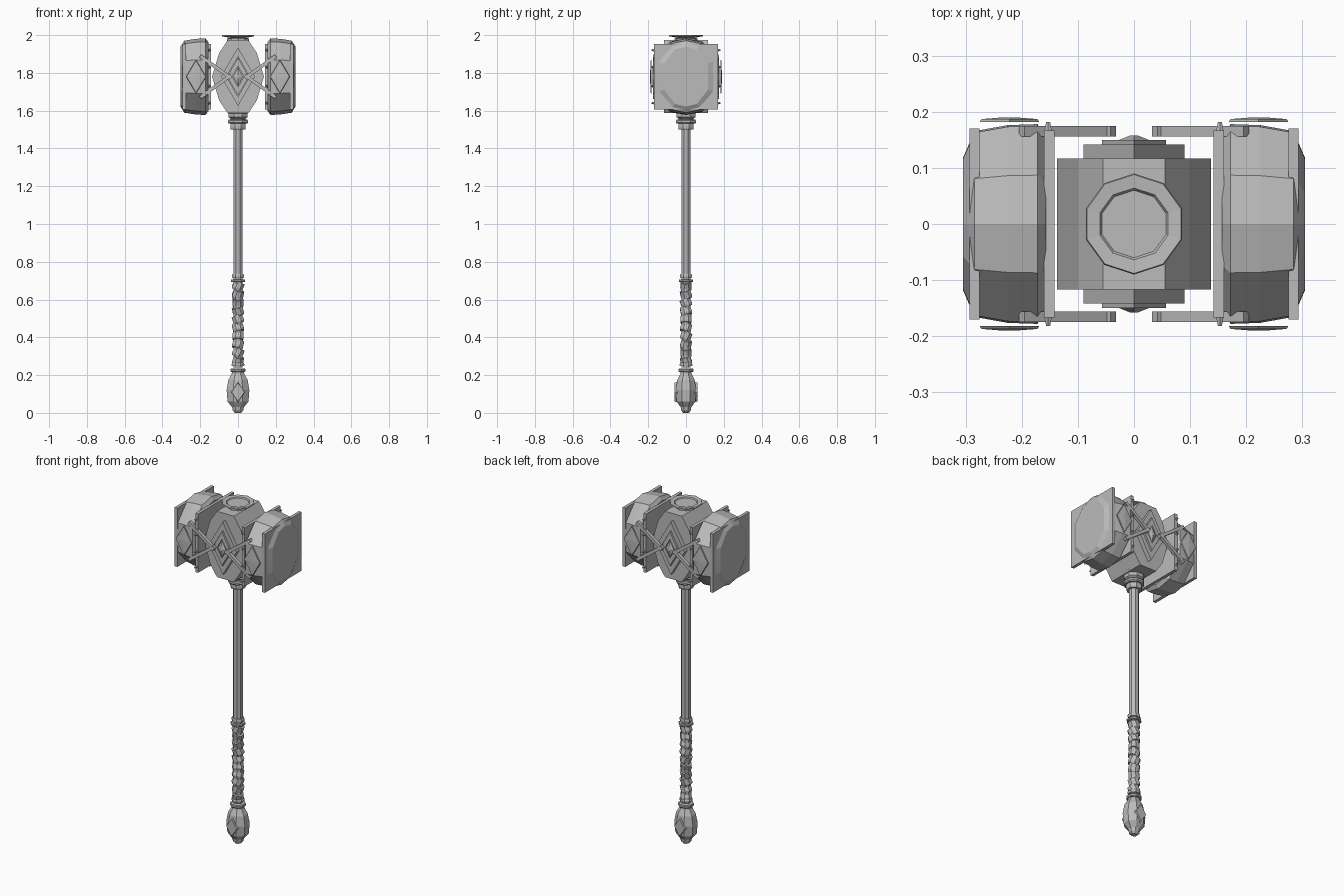
import bpy, bmesh, math
from mathutils import Matrix, Vector

if "Cube" in bpy.data.objects:
    bpy.data.objects.remove(bpy.data.objects["Cube"], do_unlink=True)

metal = bpy.data.materials.new("grey_metal")
metal.use_nodes = True
GREY = (0.5, 0.5, 0.5, 1)
metal.diffuse_color = GREY
metal.node_tree.nodes["Principled BSDF"].inputs["Base Color"].default_value = GREY
HEAD_Z = 1.78


def finish(name, bm):
    bmesh.ops.recalc_face_normals(bm, faces=bm.faces)
    me = bpy.data.meshes.new(name)
    bm.to_mesh(me)
    bm.free()
    me.materials.append(metal)
    ob = bpy.data.objects.new(name, me)
    bpy.context.collection.objects.link(ob)
    return ob


def loft(name, loops):
    """Skin closed loops of equal length and cap both ends."""
    bm = bmesh.new()
    rings = [[bm.verts.new(p) for p in loop] for loop in loops]
    n = len(rings[0])
    for a, b in zip(rings, rings[1:]):
        for i in range(n):
            j = (i + 1) % n
            bm.faces.new((a[i], a[j], b[j], b[i]))
    bm.faces.new(rings[0])
    bm.faces.new(rings[-1])
    return finish(name, bm)


def turned(name, profile, sides=8, sy=1.0):
    """Faceted lathe part from (radius, z) pairs."""
    angles = [math.tau * (i + 0.5) / sides for i in range(sides)]
    return loft(name, [[(r * math.cos(a), sy * r * math.sin(a), z) for a in angles]
                       for r, z in profile])


def box(name, centre, size, matrix=Matrix()):
    bm = bmesh.new()
    bmesh.ops.create_cube(bm, size=1)
    bm.transform(Matrix.Translation(centre) @ matrix @ Matrix.Diagonal((*size, 1)))
    return finish(name, bm)


def diamond(x, z, w, h, y):
    return [(x + w, y, z), (x, y, z + h), (x - w, y, z), (x, y, z - h)]


def diamond_frame(name, z, w, h, hole, y0, y1):
    """Rhombic ring lying between depths y0 and y1."""
    bm = bmesh.new()
    rings = [[bm.verts.new(p) for p in diamond(0, z, w * k, h * k, y)]
             for k, y in ((1, y0), (1, y1), (hole, y1), (hole, y0))]
    for a, b in zip(rings, rings[1:] + rings[:1]):
        for i in range(4):
            j = (i + 1) % 4
            bm.faces.new((a[i], a[j], b[j], b[i]))
    return finish(name, bm)


# Handle, grip, collars and pommel
turned("shaft", [(0.027, 0.7), (0.027, 1.52)])
turned("grip", [(0.027, 0.24), (0.027, 0.7)])
for i in range(10):
    wrap = turned("grip_wrap", [(0.028, -0.022), (0.032, -0.012), (0.03, 0.022)])
    wrap.location.z = 0.275 + i * 0.044
    wrap.rotation_euler = (0.3, 0.25, i * 0.8)
for z, r, h in ((0.725, 0.035, 0.02), (0.7, 0.041, 0.014), (0.255, 0.036, 0.016),
                (0.226, 0.043, 0.018), (1.516, 0.044, 0.026), (1.542, 0.057, 0.022)):
    turned("collar_ring", [(r * 0.92, z - h / 2), (r, z - h / 4), (r, z + h / 4), (r * 0.92, z + h / 2)])
turned("handle_socket", [(0.042, 1.5), (0.042, 1.558), (0.055, 1.566), (0.055, 1.585), (0.07, 1.6)])
turned("pommel", [(0.018, 0), (0.03, 0.012), (0.034, 0.03), (0.06, 0.06), (0.065, 0.12),
                  (0.055, 0.175), (0.036, 0.207), (0.034, 0.22)], sy=0.9)

# Faceted middle of the head
half = [(0.055, 0.193), (0.1, 0.125), (0.137, 0), (0.1, -0.125), (0.055, -0.193)]
outline = half + [(-x, z) for x, z in reversed(half)]
loft("head_core", [[(x, y, HEAD_Z + z) for x, z in outline] for y in (-0.117, 0.117)])

# Dished cap on top
turned("top_cap", [(0.06, 1.95), (0.06, 1.982), (0.045, 1.986), (0.09, 1.994), (0.088, 2.0),
                   (0.064, 1.998), (0.06, 1.992)], sides=10)

# Ornaments on the front and back
for s in (-1, 1):
    diamond_frame("outer_diamond", HEAD_Z, 0.09, 0.155, 0.68, s * 0.112, s * 0.142)
    diamond_frame("inner_diamond", HEAD_Z, 0.057, 0.1, 0.55, s * 0.114, s * 0.15)
    loft("centre_diamond", [diamond(0, HEAD_Z, 0.026, 0.05, s * 0.115),
                            diamond(0, HEAD_Z, 0.026, 0.05, s * 0.15),
                            diamond(0, HEAD_Z, 0.006, 0.012, s * 0.158)])
    loft("pommel_diamond", [diamond(0, 0.11, 0.036, 0.055, s * 0.045),
                            diamond(0, 0.11, 0.034, 0.05, s * 0.06)])

# Striking heads: barrel between two square plates, one per side
quarter = [(0, 0.203), (0.087, 0.185), (0.175, 0.09), (0.178, 0)]
right_half = quarter + [(y, -z) for y, z in reversed(quarter[:3])]
section = right_half + [(-y, z) for y, z in reversed(right_half[1:-1])]
stations = [(0.157, 0.86, 0.9), (0.172, 1, 1), (0.225, 0.99, 0.985),
            (0.284, 0.93, 0.94), (0.305, 0.66, 0.78)]
for m in (-1, 1):
    loft("striking_barrel", [[(m * x, y * ky, HEAD_Z + z * kz) for y, z in section]
                             for x, ky, kz in stations])
    box("inner_plate", (m * 0.151, 0, HEAD_Z), (0.018, 0.334, 0.345))
    box("outer_plate", (m * 0.284, 0, HEAD_Z), (0.018, 0.34, 0.345))
    for s in (-1, 1):
        loft("head_diamond", [diamond(m * 0.222, HEAD_Z, 0.053, 0.09, s * 0.182),
                              diamond(m * 0.222, HEAD_Z, 0.05, 0.085, s * 0.187),
                              diamond(m * 0.222, HEAD_Z, 0.012, 0.02, s * 0.19)])
        # Crossed straps meeting toward the centre
        for u in (-1, 1):
            a = Vector((m * 0.2, s * 0.165, HEAD_Z + u * 0.11))
            b = Vector((m * 0.037, s * 0.165, HEAD_Z - u * 0.008))
            d = b - a
            tilt = Matrix.Rotation(-math.atan2(d.z, d.x), 4, 'Y')
            box("strap", (a + b) / 2, (d.length, 0.019, 0.018), tilt)
        # Rivets on the inner plate rim
        for dz in (-0.14, -0.05, 0.05, 0.14):
            bm = bmesh.new()
            bmesh.ops.create_cone(bm, cap_ends=True, segments=6, radius1=0.008,
                                  radius2=0.004, depth=0.018)
            bm.transform(Matrix.Translation((m * 0.153, s * 0.173, HEAD_Z + dz))
                         @ Matrix.Rotation(-s * math.pi / 2, 4, 'X'))
            finish("rivet", bm)
